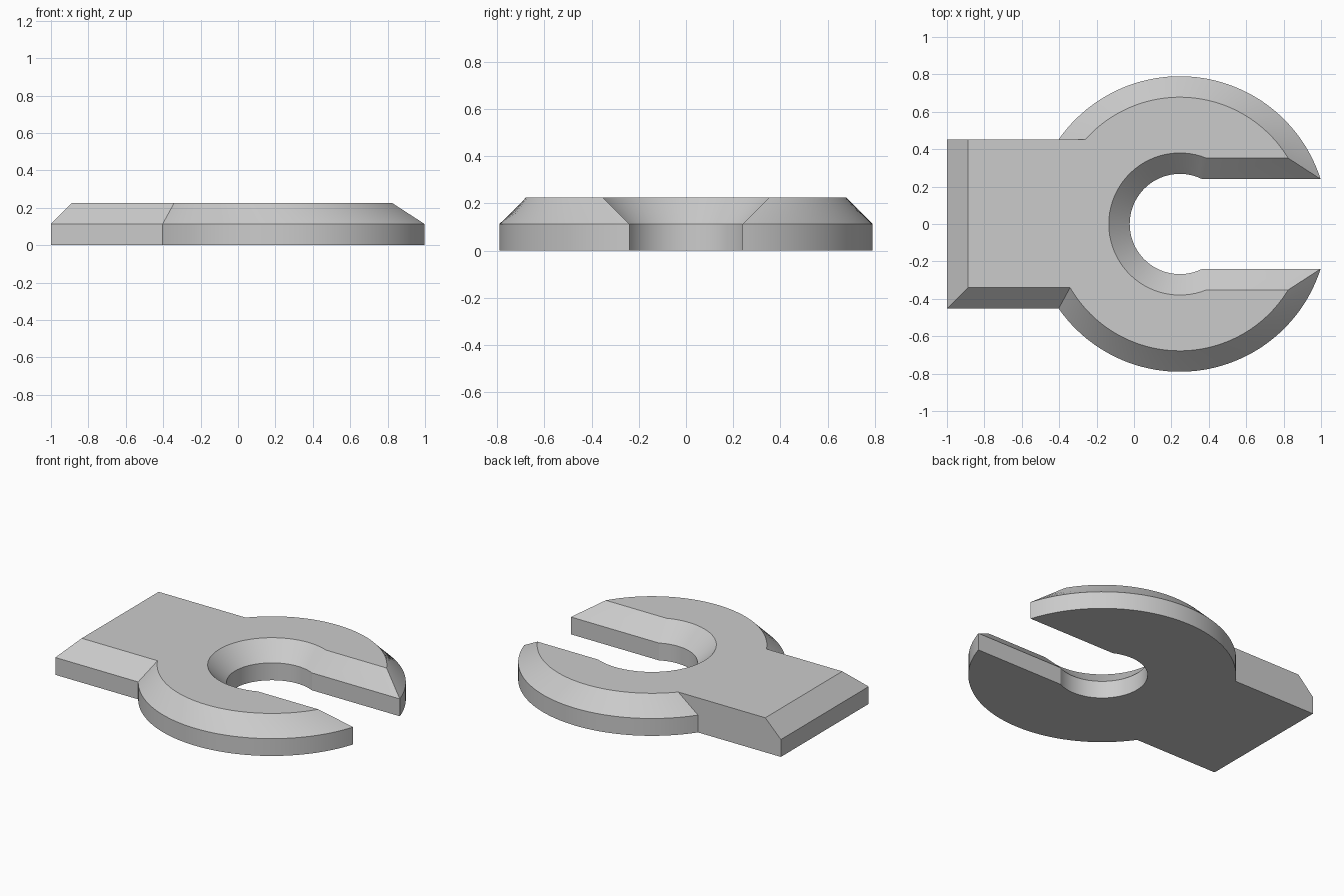
import bpy, bmesh
from math import asin, pi, sin, cos, radians

if "Cube" in bpy.data.objects:
    bpy.data.objects.remove(bpy.data.objects["Cube"])

CENTRE_X = 0.245
CHAMFER = 0.112
SHOULDER_Z = 0.113
TOP_Z = 0.225


def arc(radius, start, end, steps):
    """Points along an arc about the disc centre."""
    angles = [start + (end - start) * i / steps for i in range(steps + 1)]
    return [(CENTRE_X + radius * cos(a), radius * sin(a)) for a in angles]


def outline(inset):
    """Plate outline, counterclockwise; the back tab edge is never inset."""
    left = -1 + inset
    front, back = 0.452 - inset, 0.452
    outer, hole, slot = 0.79 - inset, 0.268 + inset, 0.24 + inset
    tip, mouth = asin(slot / outer), asin(slot / hole)
    points = [(left, -front)]
    points += arc(outer, pi + asin(front / outer), 2 * pi - tip, 48)
    points += arc(hole, -mouth, mouth - 2 * pi, 48)
    points += arc(outer, tip, pi - asin(back / outer), 48)
    points.append((left, back))
    return points


# Plate: straight wall, then chamfer, closed by flat caps
bm = bmesh.new()
levels = [(0, 0), (0, SHOULDER_Z), (CHAMFER, TOP_Z)]
rings = [[bm.verts.new((x, y, z)) for x, y in outline(inset)]
         for inset, z in levels]
for low, high in zip(rings, rings[1:]):
    for i in range(len(low)):
        j = (i + 1) % len(low)
        bm.faces.new((low[i], low[j], high[j], high[i]))
bm.faces.new(rings[0][::-1])
bm.faces.new(rings[-1])

mesh = bpy.data.meshes.new("slotted_plate")
bm.to_mesh(mesh)
bm.free()
plate = bpy.data.objects.new("slotted_plate", mesh)
bpy.context.collection.objects.link(plate)

# Plain grey material
grey = bpy.data.materials.new("light_grey")
grey.use_nodes = True
colour = (0.6, 0.6, 0.6, 1)
grey.diffuse_color = colour
grey.node_tree.nodes["Principled BSDF"].inputs["Base Color"].default_value = colour
mesh.materials.append(grey)

# Smooth the curved walls, keep the edges crisp
bpy.context.view_layer.objects.active = plate
plate.select_set(True)
bpy.ops.object.shade_smooth_by_angle(angle=radians(20))
